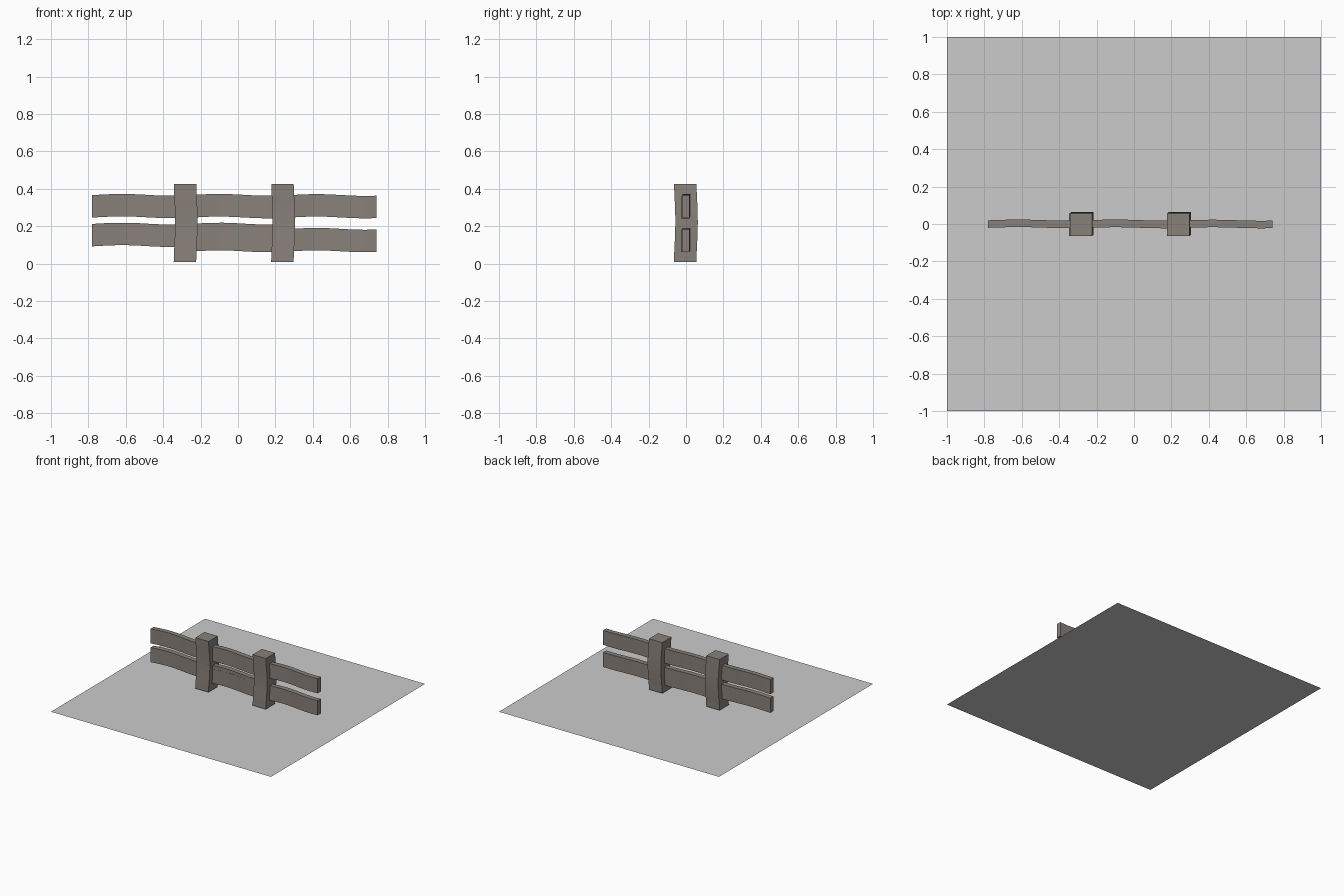
import bpy, bmesh, math

if "Cube" in bpy.data.objects:
    bpy.data.objects.remove(bpy.data.objects["Cube"])

def material(name, rgb):
    m = bpy.data.materials.new(name)
    m.diffuse_color = (*rgb, 1.0)
    m.use_nodes = True
    m.node_tree.nodes["Principled BSDF"].inputs["Base Color"].default_value = m.diffuse_color
    return m

wood = material("weathered wood", (0.25, 0.22, 0.195))
grey = material("base grey", (0.6, 0.6, 0.6))

def finish(bm, name, mat):
    bmesh.ops.recalc_face_normals(bm, faces=bm.faces)
    mesh = bpy.data.meshes.new(name)
    bm.to_mesh(mesh)
    bm.free()
    mesh.materials.append(mat)
    bpy.context.collection.objects.link(bpy.data.objects.new(name, mesh))

def warped_beam(name, sections, half_a, half_b, place):
    """Sweep a rectangle through stations t; place(t, a, b) gives the point."""
    bm = bmesh.new()
    rings = []
    for t in sections:
        rings.append([bm.verts.new(place(t, sa * half_a, sb * half_b))
                      for sa, sb in ((-1, -1), (1, -1), (1, 1), (-1, 1))])
    for r, s in zip(rings, rings[1:]):
        for i in range(4):
            j = (i + 1) % 4
            bm.faces.new((r[i], r[j], s[j], s[i]))
    bm.faces.new(rings[0][::-1])
    bm.faces.new(rings[-1])
    finish(bm, name, wood)

def stations(lo, hi, n):
    return [lo + (hi - lo) * i / n for i in range(n + 1)]

# Two square posts, slightly bowed along their height
for side, cx in (("left", -0.28), ("right", 0.241)):
    def post_point(z, a, b, cx=cx):
        w = 0.004 * math.sin(2 * math.pi * (z - 0.1) / 0.5)
        return (cx + a + w, b - 0.001 + w, z)
    warped_beam(side + "_post", stations(0.01, 0.427, 8), 0.06, 0.06, post_point)

# Wavy rails: left and right boards overlap between the posts
for name, x0, x1, cz in (("upper_left_rail", -0.78, 0.24, 0.308),
                         ("upper_right_rail", -0.28, 0.74, 0.307),
                         ("lower_left_rail", -0.78, 0.24, 0.154),
                         ("lower_right_rail", -0.28, 0.74, 0.126)):
    dy = 0.0008 if "left" in name else 0.0   # avoids coincident faces
    def rail_point(x, a, b, cz=cz, dy=dy):
        w = math.cos(2 * math.pi * (x + 0.62) / 0.52)
        return (x, a + dy + 0.003 * w, cz + b + 0.005 * w)
    warped_beam(name, stations(x0, x1, 16), 0.02, 0.06, rail_point)

# Flat square base
bm = bmesh.new()
bmesh.ops.create_grid(bm, x_segments=1, y_segments=1, size=1.0)
for f in bm.faces:
    if f.normal.z < 0:
        f.normal_flip()
mesh = bpy.data.meshes.new("base_plane")
bm.to_mesh(mesh)
bm.free()
mesh.materials.append(grey)
bpy.context.collection.objects.link(bpy.data.objects.new("base_plane", mesh))
